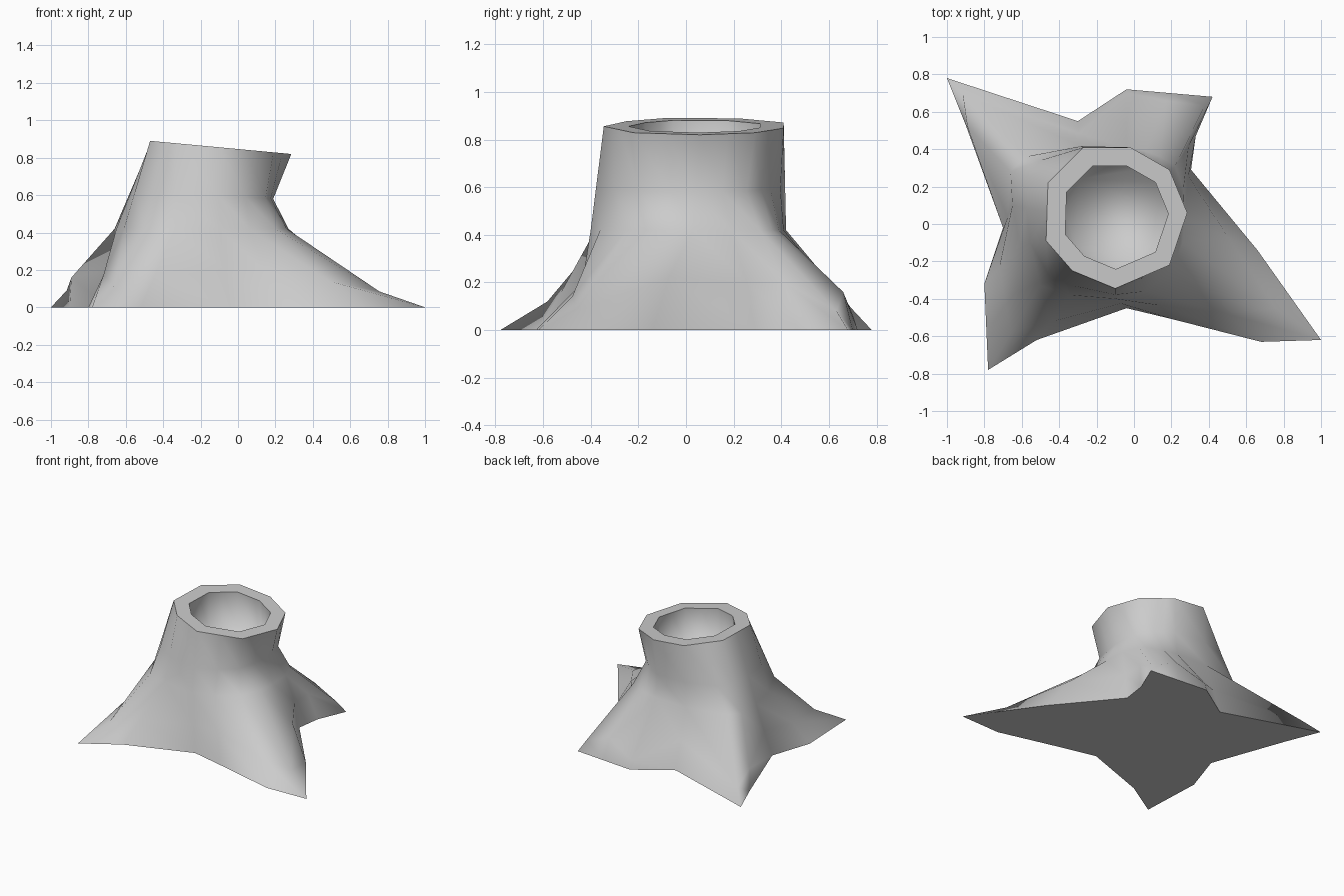
import bpy, bmesh, math
from mathutils import Vector

if "Cube" in bpy.data.objects:
    bpy.data.objects.remove(bpy.data.objects["Cube"])

CX, CY = -0.09, 0.04          # trunk axis
MID_Z = 0.42

# Nine-sided cut rim, clockwise from the left
RIM = [(-.46, .22), (-.27, .41), (-.02, .41), (.19, .29), (.285, .06),
       (.19, -.22), (-.10, -.345), (-.33, -.25), (-.47, -.09)]

# Per column: base x, y | flare position and height | trunk x, y | rim position
COLUMNS = [
    (-.90, .53, .04, .16, -.66, .28, 0),      # back left root
    (-1.0, .78, .20, .09, -.58, .36, .5),
    (-.30, .55, .5, .20, -.29, .42, 1),
    (-.04, .72, .06, .06, -.04, .41, 2),      # back right root
    (.19, .70, .13, .16, .06, .39, 2.25),
    (.42, .68, .15, .08, .14, .36, 2.5),
    (.33, .47, .35, .20, .22, .31, 3),
    (.305, .29, .35, .20, .265, .19, 3.5),
    (.66, -.14, .4, .22, .27, .03, 4),
    (1.0, -.62, .33, .085, .26, -.10, 4.5),   # front right root
    (.68, -.63, .4, .14, .20, -.25, 5),
    (.21, -.51, .5, .20, .06, -.36, 5.5),
    (-.04, -.45, .5, .20, -.10, -.40, 6),
    (-.52, -.62, .4, .16, -.34, -.38, 7),
    (-.78, -.78, .44, .12, -.50, -.33, 7.5),  # front left root
    (-.80, -.32, .42, .17, -.61, -.11, 8),
    (-.70, -.02, .5, .20, -.65, .10, 8.5),
]


def rim_point(p):
    i = int(p)
    a, b = Vector(RIM[i]), Vector(RIM[(i + 1) % len(RIM)])
    x, y = a.lerp(b, p - i)
    return Vector((x, y, tilt(x)))


def tilt(x):
    return 0.89 - 0.093 * (x + 0.47)


def about_axis(v, s, drop=0.0):
    x, y = CX + (v.x - CX) * s, CY + (v.y - CY) * s
    return Vector((x, y, tilt(x) - drop))


rings = [[] for _ in range(7)]
for bx, by, t, z, mx, my, p in COLUMNS:
    base, mid, top = Vector((bx, by, 0)), Vector((mx, my, MID_Z)), rim_point(p)
    flare = base.lerp(mid, t)
    flare.z = z
    # neck pinched in on the right side
    neck = mid.lerp(top, 0.4)
    dx, dy = neck.x - CX, neck.y - CY
    s = 1 - 0.24 * max(0, dx / math.hypot(dx, dy))
    neck.x, neck.y = CX + dx * s, CY + dy * s
    # outer wall, cut rim, hollow
    column = (base, flare, mid, neck, top, about_axis(top, .73), about_axis(top, .73, .26))
    for ring, co in zip(rings, column):
        ring.append(co)

bm = bmesh.new()
loops = [[bm.verts.new(co) for co in ring] for ring in rings]
n = len(COLUMNS)
for lower, upper in zip(loops, loops[1:]):
    for i in range(n):
        j = (i + 1) % n
        bm.faces.new((lower[i], lower[j], upper[j], upper[i]))
bm.faces.new(loops[0])      # underside
bm.faces.new(loops[-1])     # hollow floor
bmesh.ops.recalc_face_normals(bm, faces=bm.faces)

# Smooth bark with crisp base and rim edges
for f in bm.faces:
    f.smooth = True
for k in (0, 4, 5):
    for i in range(n):
        bm.edges.get((loops[k][i], loops[k][(i + 1) % n])).smooth = False

mesh = bpy.data.meshes.new("tree_stump")
bm.to_mesh(mesh)
bm.free()
bpy.context.collection.objects.link(bpy.data.objects.new("tree_stump", mesh))
